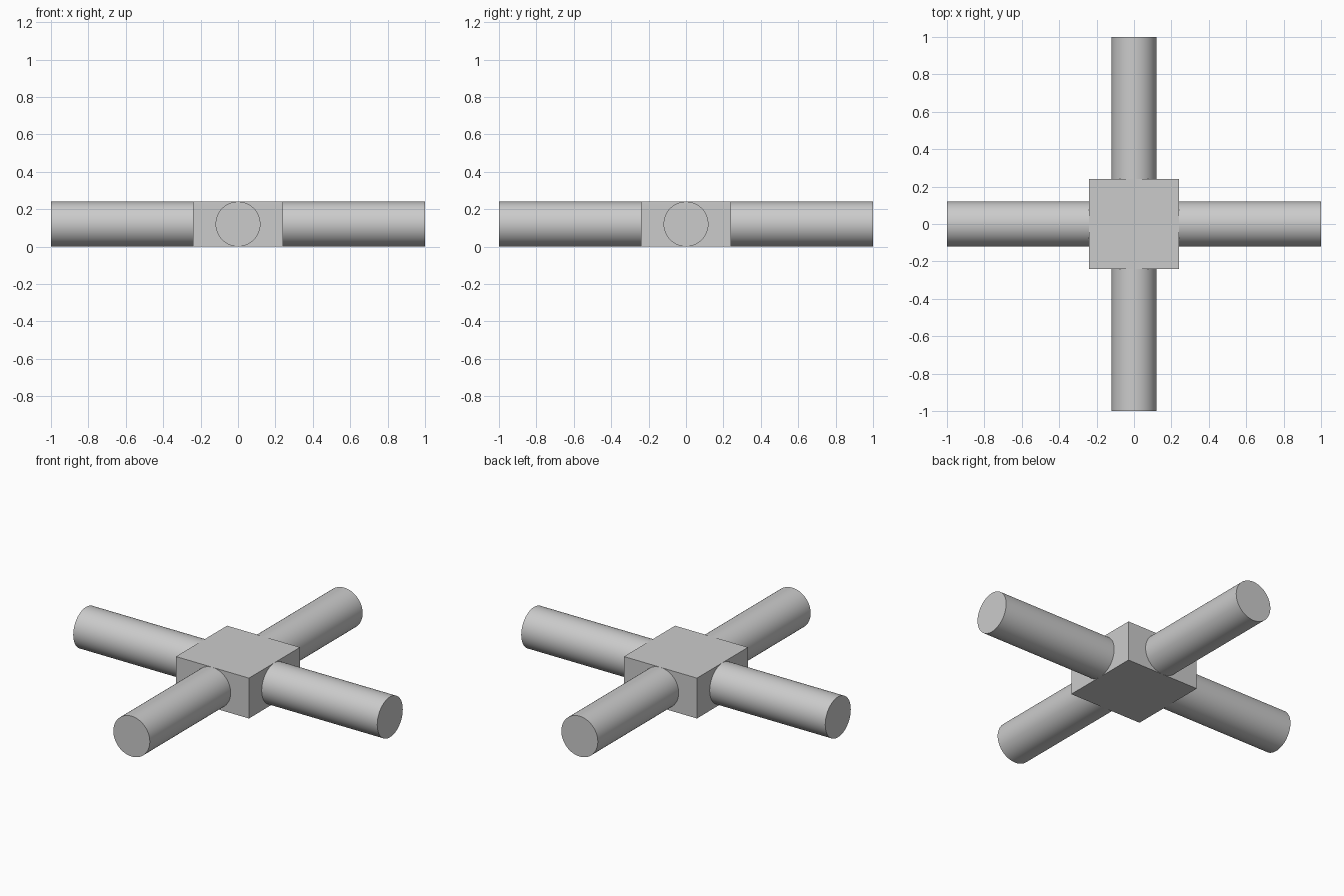
import bpy
from math import pi, radians, cos, sin

cube = bpy.data.objects.get("Cube")
if cube:
    bpy.data.objects.remove(cube, do_unlink=True)

RADIUS = 0.12   # arm radius, also half the hub height
HUB = 0.24      # half the hub width
REACH = 1.0     # distance from centre to arm tip

# Plain grey material
grey = bpy.data.materials.new("grey")
grey.use_nodes = True
colour = (0.6, 0.6, 0.6, 1)
grey.diffuse_color = colour
grey.node_tree.nodes["Principled BSDF"].inputs["Base Color"].default_value = colour


def finish(name):
    obj = bpy.context.object
    obj.name = name
    obj.data.materials.append(grey)
    return obj


# Square central hub
bpy.ops.mesh.primitive_cube_add(size=1, location=(0, 0, RADIUS))
hub = finish("hub")
hub.scale = (2 * HUB, 2 * HUB, 2 * RADIUS)
bpy.ops.object.transform_apply(location=False, rotation=False, scale=True)

# Four round arms, one from each side of the hub
for i, side in enumerate(("left", "back", "right", "front")):
    angle = i * pi / 2
    middle = (HUB + REACH) / 2
    bpy.ops.mesh.primitive_cylinder_add(
        vertices=64, radius=RADIUS, depth=REACH - HUB,
        location=(middle * cos(angle), middle * sin(angle), RADIUS),
        rotation=(0, pi / 2, angle))
    finish(side + "_arm")
    bpy.ops.object.shade_smooth_by_angle(angle=radians(30))
